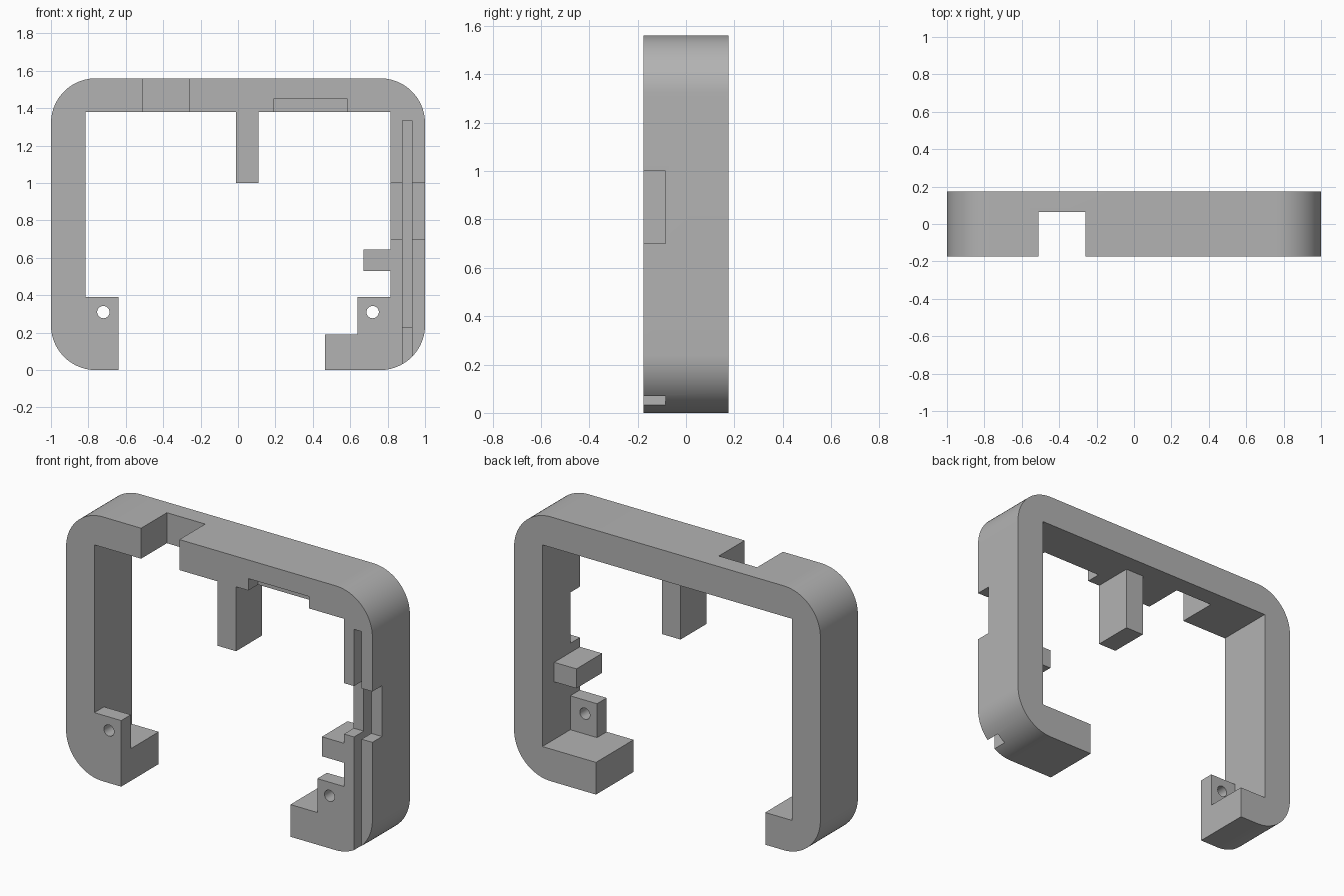
import bpy, bmesh
from math import pi, sin, cos, radians

if "Cube" in bpy.data.objects:
    bpy.data.objects.remove(bpy.data.objects["Cube"], do_unlink=True)

FRONT, BACK = -0.175, 0.175
STEP = -0.085          # back of the shallow front layer
DEEP = 0.065           # back of the deep features
TOP, RADIUS = 1.56, 0.24
INNER_X, INNER_TOP, FLOOR = 0.815, 1.38, 0.19

grey = bpy.data.materials.new("plain grey")
grey.use_nodes = True
colour = (0.45, 0.45, 0.45, 1)
grey.diffuse_color = colour
grey.node_tree.nodes["Principled BSDF"].inputs["Base Color"].default_value = colour


def prism(name, outline, y0, y1):
    """Extrude an x-z outline from y0 to y1."""
    bm = bmesh.new()
    face = bm.faces.new([bm.verts.new((x, y0, z)) for x, z in outline])
    new = bmesh.ops.extrude_face_region(bm, geom=[face])["geom"]
    bmesh.ops.translate(bm, vec=(0, y1 - y0, 0),
                        verts=[v for v in new if isinstance(v, bmesh.types.BMVert)])
    bmesh.ops.recalc_face_normals(bm, faces=bm.faces)
    mesh = bpy.data.meshes.new(name)
    bm.to_mesh(mesh)
    bm.free()
    mesh.materials.append(grey)
    obj = bpy.data.objects.new(name, mesh)
    bpy.context.collection.objects.link(obj)
    return obj


def box(name, x0, x1, z0, z1, y0=FRONT, y1=BACK):
    return prism(name, [(x0, z0), (x1, z0), (x1, z1), (x0, z1)], y0, y1)


def arc(cx, cz, radius, start, sweep, steps):
    return [(cx + radius * cos(start + sweep * i / steps),
             cz + radius * sin(start + sweep * i / steps)) for i in range(steps + 1)]


def activate(obj):
    bpy.ops.object.select_all(action='DESELECT')
    obj.select_set(True)
    bpy.context.view_layer.objects.active = obj


def cut(obj, cutter):
    mod = obj.modifiers.new("cut", 'BOOLEAN')
    mod.operation, mod.solver, mod.object = 'DIFFERENCE', 'EXACT', cutter
    activate(obj)
    bpy.ops.object.modifier_apply(modifier=mod.name)
    bpy.data.objects.remove(cutter, do_unlink=True)


def smooth(obj):
    activate(obj)
    bpy.ops.object.shade_smooth_by_angle(angle=radians(30))


# Open frame: rounded outside, square inside, gap in the bottom
outline = [(0.465, FLOOR), (0.465, 0)]
for cx, cz, start in ((1 - RADIUS, RADIUS, -pi / 2), (1 - RADIUS, TOP - RADIUS, 0),
                      (RADIUS - 1, TOP - RADIUS, pi / 2), (RADIUS - 1, RADIUS, pi)):
    outline += arc(cx, cz, RADIUS, start, pi / 2, 20)
outline += [(-0.64, 0), (-0.64, FLOOR), (-INNER_X, FLOOR), (-INNER_X, INNER_TOP),
            (INNER_X, INNER_TOP), (INNER_X, FLOOR)]
frame = prism("frame", outline, FRONT, BACK)

# Slots and grooves in the frame, all open to the front
OUT = FRONT - 0.1
cut(frame, box("top_slot", -0.51, -0.26, 1.3, 1.7, OUT, DEEP))
cut(frame, box("underside_recess", 0.19, 0.585, 1.3, 1.45, OUT, STEP))
cut(frame, box("side_notch", 0.7, 1.1, 0.7, 1.0, OUT, STEP))
cut(frame, box("deep_groove", 0.88, 0.93, 0.23, 1.335, OUT, DEEP))
cut(frame, box("groove_exit", 0.88, 0.93, -0.1, 0.24, OUT, STEP))
smooth(frame)

# Screw tabs with holes on both feet
for name, side in (("left_screw_tab", 1), ("right_screw_tab", -1)):
    x0, x1 = sorted((side * 0.64, side * INNER_X))
    tab = box(name, x0, x1, FLOOR, 0.39, FRONT, STEP)
    hole = arc(side * 0.72, 0.31, 0.033, 0, 2 * pi, 32)[:-1]
    cut(tab, prism("screw_hole", hole, OUT, 0))
    smooth(tab)

# Hanging prong and side peg
box("hanging_prong", -0.01, 0.11, 1.0, INNER_TOP, FRONT, DEEP)
box("side_peg", 0.67, INNER_X, 0.53, 0.645, FRONT, DEEP)
